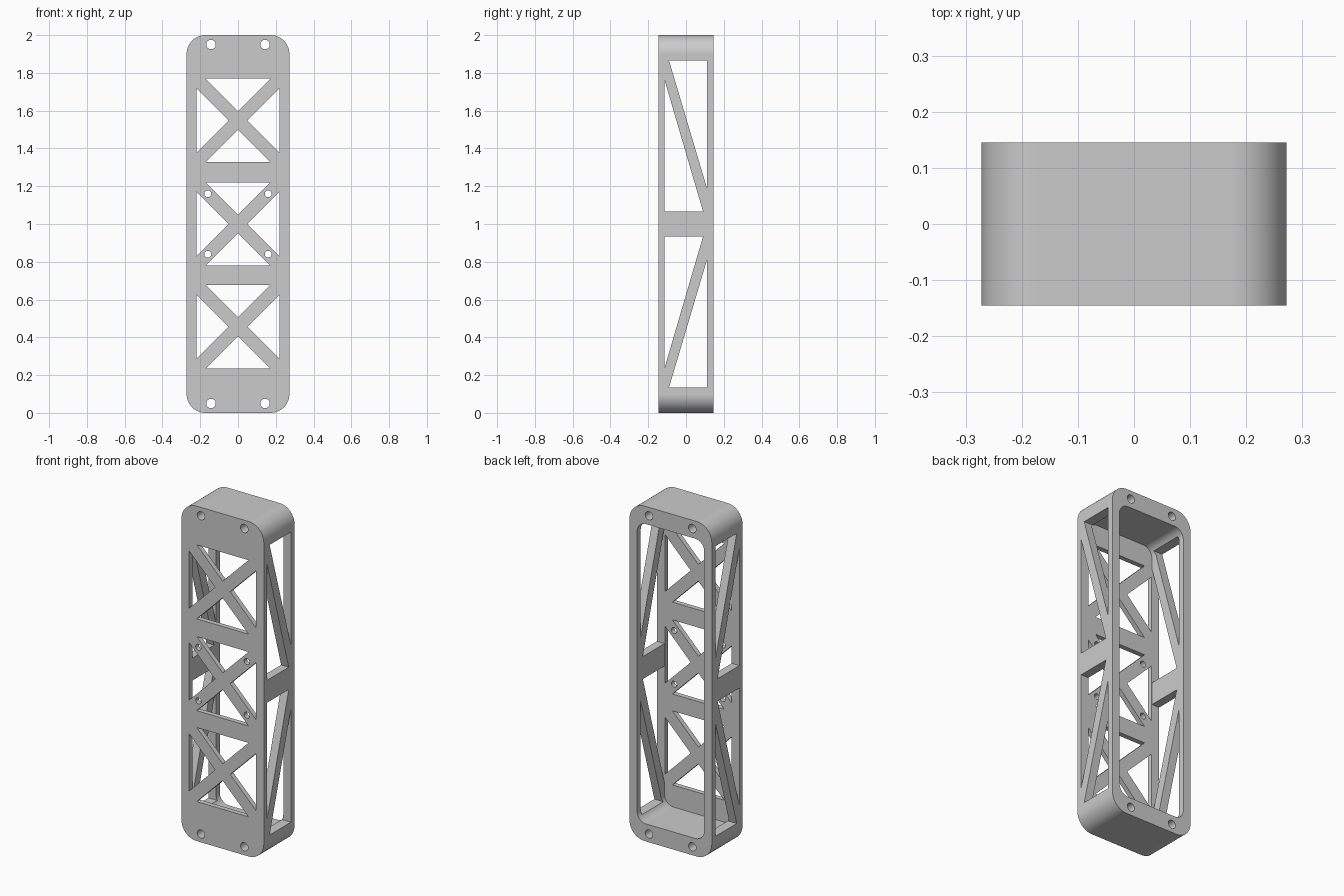
import bpy, bmesh, math

cube = bpy.data.objects.get("Cube")
if cube:
    bpy.data.objects.remove(cube, do_unlink=True)

# Overall sizes
HALF_W, HALF_D, HALF_H = 0.272, 0.145, 1.0
SIDE_WALL, END_WALL, PLATE = 0.05, 0.105, 0.029

grey = bpy.data.materials.new("light grey")
grey.use_nodes = True
colour = (0.6, 0.6, 0.6, 1)
grey.diffuse_color = colour
grey.node_tree.nodes["Principled BSDF"].inputs["Base Color"].default_value = colour


def rounded_rect(w, h, r, steps=12):
    pts = []
    for i, (sx, sz) in enumerate([(1, 1), (-1, 1), (-1, -1), (1, -1)]):
        for k in range(steps + 1):
            a = math.pi / 2 * (i + k / steps)
            pts.append((sx * (w - r) + r * math.cos(a), 1 + sz * (h - r) + r * math.sin(a)))
    return pts


def circle(x, z, r, n=24):
    return [(x + r * math.cos(2 * math.pi * k / n), z + r * math.sin(2 * math.pi * k / n))
            for k in range(n)]


def prisms(name, items, along="Y"):
    """Closed prisms from (outline, start, end), extruded along Y or X."""
    bm = bmesh.new()
    for outline, start, end in items:
        rings = []
        for d in (start, end):
            rings.append([bm.verts.new((u, d, v) if along == "Y" else (d, u, v))
                          for u, v in outline])
        a, b = rings
        bm.faces.new(a)
        bm.faces.new(b)
        for i in range(len(a)):
            j = (i + 1) % len(a)
            bm.faces.new((a[i], a[j], b[j], b[i]))
    bmesh.ops.recalc_face_normals(bm, faces=bm.faces)
    mesh = bpy.data.meshes.new(name)
    bm.to_mesh(mesh)
    bm.free()
    mesh.materials.append(grey)
    obj = bpy.data.objects.new(name, mesh)
    bpy.context.collection.objects.link(obj)
    return obj


# Tray body with rounded ends
frame = prisms("truss_frame", [(rounded_rect(HALF_W, HALF_H, 0.1), -HALF_D, HALF_D)])

# Cavity open at the back
cavity = prisms("cavity_cutter", [
    (rounded_rect(HALF_W - SIDE_WALL, HALF_H - END_WALL, 0.06), PLATE - HALF_D, 0.3)])

# Four triangles around each cross brace on the front plate
front = []
for cz in (0.457, 1.0, 1.548):
    for k in range(4):
        c, s = round(math.cos(k * math.pi / 2)), round(math.sin(k * math.pi / 2))
        tri = [(0.05, 0), (0.221, 0.171), (0.221, -0.171)]
        front.append(([(c * u - s * v, cz + s * u + c * v) for u, v in tri], -0.2, -0.1))

# Small mounting holes on the middle brace, larger ones through the ends
for sx in (-1, 1):
    for sz in (-1, 1):
        front.append((circle(sx * 0.16, 1 + sz * 0.16, 0.018), -0.2, -0.1))
        front.append((circle(sx * 0.143, 1 + sz * 0.95, 0.025), -0.2, 0.2))
front_cut = prisms("front_cutter", front)

# Diagonal windows through both side walls, mirrored about mid height
side = []
for s in (1, -1):
    for tri in ([(-0.115, 0.067), (-0.115, 0.767), (0.09, 0.067)],
                [(0.11, 0.866), (-0.09, 0.866), (0.11, 0.193)]):
        side.append(([(y, 1 + s * h) for y, h in tri], -0.4, 0.4))
side_cut = prisms("side_cutter", side, "X")

# Apply the cuts and remove the cutters
bpy.context.view_layer.objects.active = frame
for cutter in (cavity, front_cut, side_cut):
    mod = frame.modifiers.new(cutter.name, "BOOLEAN")
    mod.operation = "DIFFERENCE"
    mod.solver = "EXACT"
    mod.object = cutter
    bpy.ops.object.modifier_apply(modifier=mod.name)
    bpy.data.objects.remove(cutter, do_unlink=True)

# Smooth curves, crisp edges
bpy.ops.object.select_all(action="DESELECT")
frame.select_set(True)
bpy.ops.object.shade_smooth_by_angle(angle=math.radians(25))
weighted = frame.modifiers.new("weighted_normals", "WEIGHTED_NORMAL")
weighted.keep_sharp = True
